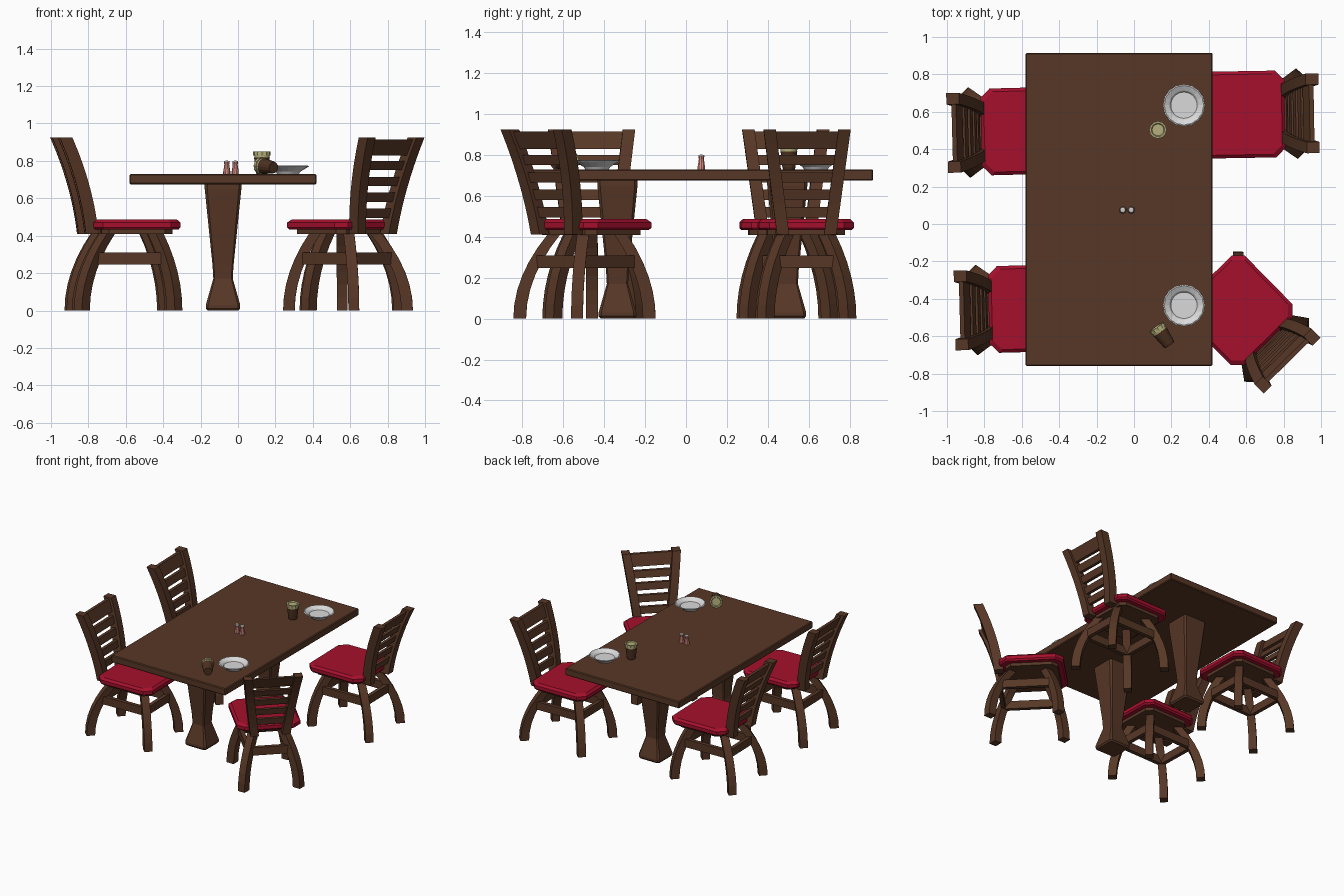
import bpy, bmesh, math
from mathutils import Vector, Matrix

if "Cube" in bpy.data.objects:
    bpy.data.objects.remove(bpy.data.objects["Cube"])


def material(name, rgb):
    m = bpy.data.materials.new(name)
    m.diffuse_color = (*rgb, 1)
    m.use_nodes = True
    m.node_tree.nodes["Principled BSDF"].inputs["Base Color"].default_value = m.diffuse_color
    return m


WOOD = material("dark wood", (0.095, 0.038, 0.019))
RED = material("red cushion", (0.38, 0.005, 0.026))
WHITE = material("plate white", (0.70, 0.70, 0.70))
CUP = material("cup brown", (0.075, 0.032, 0.015))
LID = material("pale olive", (0.46, 0.43, 0.20))
PINK = material("shaker pink", (0.72, 0.27, 0.23))
CAP = material("shaker cap grey", (0.62, 0.60, 0.60))


def loft(name, rings, mat, bevel=0.0):
    """Skin a list of equal-length point loops, capped at both ends."""
    bm = bmesh.new()
    loops = [[bm.verts.new(p) for p in ring] for ring in rings]
    n = len(loops[0])
    for a, b in zip(loops, loops[1:]):
        for i in range(n):
            j = (i + 1) % n
            bm.faces.new((a[i], a[j], b[j], b[i]))
    bm.faces.new(loops[0][::-1])
    bm.faces.new(loops[-1])
    bmesh.ops.recalc_face_normals(bm, faces=bm.faces)
    if bevel:
        edges = [e for e in bm.edges if e.calc_face_angle(0) > 0.9]
        bmesh.ops.bevel(bm, geom=edges, offset=bevel, segments=1, affect='EDGES')
    me = bpy.data.meshes.new(name)
    bm.to_mesh(me)
    bm.free()
    me.materials.append(mat)
    return me


def place(me, name, matrix=Matrix()):
    ob = bpy.data.objects.new(name, me)
    ob.matrix_world = matrix
    bpy.context.collection.objects.link(ob)
    return ob


def octagon(r, cut, z, cx=0.0, cy=0.0):
    """Square of half-width r with its corners cut."""
    c = r - cut
    pts = [(r, -c), (r, c), (c, r), (-c, r), (-r, c), (-r, -c), (-c, -r), (c, -r)]
    return [(cx + x, cy + y, z) for x, y in pts]


def quad(cx, cy, z, hx, hy, ang=0.0):
    """Horizontal rectangle, turned by ang."""
    c, s = math.cos(ang), math.sin(ang)
    return [(cx + x * c - y * s, cy + x * s + y * c, z)
            for x, y in ((-hx, -hy), (hx, -hy), (hx, hy), (-hx, hy))]


def lathe(name, profile, mat, n=16, scallop=0.0, from_r=1.0):
    """Rings of (radius, z); radii past from_r are scalloped."""
    rings = []
    for r, z in profile:
        rings.append([(q * math.cos(i * math.tau / n), q * math.sin(i * math.tau / n), z)
                      for i in range(n)
                      for q in [r * (1 - scallop * (i % 2)) if r > from_r else r]])
    return loft(name, rings, mat)


# ---- table ----
place(loft("table_top", [quad(-0.08, 0.078, z, 0.5, 0.837) for z in (0.675, 0.73)],
           WOOD, 0.006), "table_top")
column = loft("table_column",
              [octagon(r, r * 0.14, z) for r, z in
               ((0.082, 0), (0.092, 0.012), (0.092, 0.03), (0.052, 0.17),
                (0.056, 0.24), (0.098, 0.65), (0.098, 0.68))], WOOD)
for i, y in enumerate((-0.335, 0.495)):
    place(column, f"table_column_{i + 1}", Matrix.Translation((-0.08, y, 0)))

# ---- chair parts, facing +x, seat centred on the origin ----
parts = []


def part(name, rings, mat=WOOD, bevel=0.0):
    parts.append((name, loft(name, rings, mat, bevel)))


part("cushion", [octagon(r, 0.05, z) for r, z in
                 ((0.222, 0.432), (0.232, 0.444), (0.232, 0.470), (0.215, 0.486))], RED)
part("seat_frame", [octagon(0.19, 0.04, z) for z in (0.408, 0.434)])


def leg_at(front, side, t):
    """Centre of a splayed leg at height fraction t."""
    foot, top = ((0.2, 0.1) if front else (-0.295, -0.155))
    return foot + (top - foot) * t * t, side * (0.2 - 0.1 * t * t)


for front in (True, False):
    for side in (1, -1):
        label = ("front" if front else "rear") + ("_left" if side > 0 else "_right")
        ang = side * math.pi / 4 * (1 if front else -1)
        part(label + "_leg", [quad(*leg_at(front, side, k / 6), 0.415 * k / 6, 0.031, 0.029, ang)
                              for k in range(7)])


def bar(name, a, b, z, h, w):
    """Straight horizontal rail between two plan points."""
    a, b = Vector(a), Vector(b)
    d = (b - a).normalized()
    o = Vector((-d.y, d.x)) * w / 2
    rings = [[(p.x + s * o.x, p.y + s * o.y, z + k * h / 2)
              for s, k in ((-1, -1), (1, -1), (1, 1), (-1, 1))] for p in (a, b)]
    part(name, rings)


T = 0.28 / 0.415
corners = [leg_at(f, s, T) for f, s in ((True, 1), (True, -1), (False, -1), (False, 1))]
for i, label in enumerate(("front", "right", "rear", "left")):
    bar(label + "_stretcher", corners[i], corners[(i + 1) % 4], 0.278, 0.062, 0.03)


def post_at(z):
    """Centre of a curved back post at height z: depth and half-spread."""
    t = (z - 0.41) / 0.515
    return -0.238 - 0.142 * (0.4 * t + 0.6 * t * t), 0.115 + 0.068 * t


for side, label in ((1, "left"), (-1, "right")):
    rings = []
    for k in range(8):
        z = 0.41 + 0.515 * k / 7
        x, y = post_at(z)
        rings.append(quad(x, side * y, z, 0.034, 0.03))
    part(label + "_back_post", rings)

# top rail and slats follow the lean of the posts
for i, (z, h) in enumerate(((0.872, 0.085), (0.775, 0.05), (0.69, 0.05), (0.605, 0.05), (0.52, 0.05))):
    rings = []
    for zz in (z - h / 2, z + h / 2):
        x, y = post_at(zz)
        rings.append(quad(x, 0, zz, 0.012, y))
    part("top_rail" if i == 0 else f"back_slat_{i}", rings)

chairs = (("front_left", -0.545, -0.452, 1.5), ("back_left", -0.585, 0.497, 1.5),
          ("back_right", 0.575, 0.585, 181), ("front_right", 0.555, -0.462, 134.5))
for label, x, y, deg in chairs:
    m = Matrix.Translation((x, y, 0)) @ Matrix.Rotation(math.radians(deg), 4, 'Z')
    for name, me in parts:
        place(me, f"{label}_chair_{name}", m)

# ---- plates ----
plate = lathe("plate", [(0.058, 0), (0.066, 0.012), (0.106, 0.036), (0.113, 0.042), (0.106, 0.045),
                        (0.078, 0.030), (0.070, 0.020), (0.01, 0.020)], WHITE, 32, 0.03, 0.1)
for i, y in enumerate((0.635, -0.435)):
    place(plate, f"plate_{i + 1}", Matrix.Translation((0.267, y, 0.73)))

# ---- cups: one upright, one tipped over ----
cup = lathe("cup", [(0.030, 0), (0.033, 0.01), (0.042, 0.088)], CUP, 14)
lid = lathe("cup_lid", [(0.040, 0.082), (0.041, 0.1), (0.047, 0.1), (0.047, 0.119),
                        (0.036, 0.12), (0.031, 0.113), (0.005, 0.113)], LID, 24, 0.06, 0.045)
tip = Vector((-0.58, 0.81, 0.09)).to_track_quat('Z', 'Y').to_matrix().to_4x4()
spots = (("upright", Matrix.Translation((0.128, 0.503, 0.73))),
         ("tipped", Matrix.Translation((0.19, -0.647, 0.764)) @ tip))
for label, m in spots:
    place(cup, label + "_cup", m)
    place(lid, label + "_cup_lid", m)

# ---- salt and pepper shakers ----
body = lathe("shaker", [(0.019, 0), (0.019, 0.012), (0.013, 0.05), (0.016, 0.064)], PINK, 10)
cap = lathe("shaker_cap", [(0.016, 0.064), (0.014, 0.069), (0.006, 0.071)], CAP, 10)
for label, x in (("salt", -0.06), ("pepper", -0.015)):
    m = Matrix.Translation((x, 0.075, 0.73))
    place(body, label + "_shaker", m)
    place(cap, label + "_shaker_cap", m)
